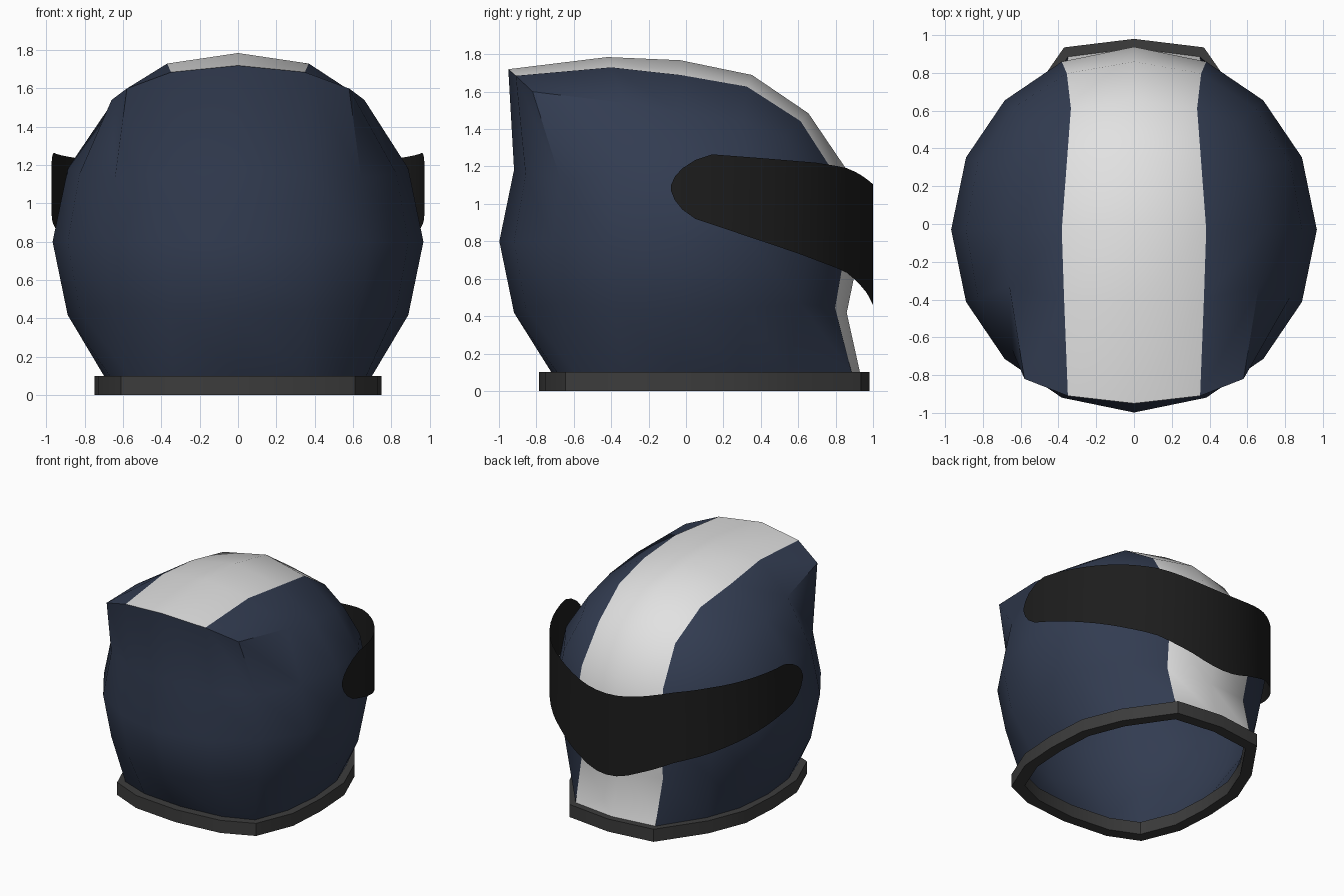
import bpy, bmesh, math
from mathutils import Vector

if "Cube" in bpy.data.objects:
    bpy.data.objects.remove(bpy.data.objects["Cube"])


def material(name, rgb):
    m = bpy.data.materials.new(name)
    m.diffuse_color = (*rgb, 1)
    m.use_nodes = True
    m.node_tree.nodes["Principled BSDF"].inputs["Base Color"].default_value = m.diffuse_color
    return m


BLUE = material("navy_blue", (0.032, 0.045, 0.082))
WHITE = material("stripe_white", (0.76, 0.76, 0.76))
BLACK = material("visor_black", (0.012, 0.012, 0.012))
GREY = material("trim_grey", (0.045, 0.045, 0.045))


def finish(bm, name, mats, angle):
    me = bpy.data.meshes.new(name)
    bm.to_mesh(me)
    bm.free()
    ob = bpy.data.objects.new(name, me)
    bpy.context.collection.objects.link(ob)
    for m in mats:
        me.materials.append(m)
    bpy.ops.object.select_all(action='DESELECT')
    ob.select_set(True)
    bpy.context.view_layer.objects.active = ob
    bpy.ops.object.shade_smooth_by_angle(angle=math.radians(angle))
    return ob


# Shell: 4x4 cube grid wrapped to a sphere, with moved points for the
# neck opening and the rear lip (keys are grid indices |x|, y, z)
MOVED = {
    (0, -2, -2): (0, -.72, .1), (1, -2, -2): (.34, -.69, .1),
    (2, -2, -2): (.57, -.60, .1), (2, -1, -2): (.67, -.33, .1),
    (2, 0, -2): (.70, -.03, .1), (2, 1, -2): (.67, .28, .1),
    (2, 2, -2): (.57, .55, .1), (1, 2, -2): (.35, .885, .1),
    (0, 2, -2): (0, .93, .1),
    (0, -2, 2): (0, -.95, 1.72), (1, -2, 2): (.35, -.91, 1.685),
    (2, -2, 2): (.58, -.82, 1.60), (2, -1, 2): (.66, -.33, 1.54),
    (0, -1, 2): (0, -.42, 1.785), (1, -1, 2): (.37, -.40, 1.73),
}


def wrap(g):
    key = (abs(g[0]), g[1], g[2])
    if key in MOVED:
        x, y, z = MOVED[key]
        return Vector((math.copysign(x, g[0]), y, z))
    on_edge = sum(abs(c) == 2 for c in g) == 2
    half = 0.52 if on_edge else 0.43
    d = Vector([math.copysign((0, half, 1)[abs(c)], c) for c in g])
    return d.normalized() * 0.968 + Vector((0, -.03, .8))


bm = bmesh.new()
bmesh.ops.create_cube(bm, size=4)
bmesh.ops.subdivide_edges(bm, edges=bm.edges[:], cuts=3, use_grid_fill=True)
grid = {v: tuple(round(c) for c in v.co) for v in bm.verts}
bottom = [f for f in bm.faces if all(grid[v][2] == -2 for v in f.verts)]
for f in bm.faces:
    gs = [grid[v] for v in f.verts]
    middle = all(abs(g[0]) <= 1 for g in gs)
    top_or_face = all(g[2] == 2 for g in gs) or all(g[1] == 2 for g in gs)
    f.material_index = 1 if middle and top_or_face else 0
for v, g in grid.items():
    v.co = wrap(g)
bmesh.ops.delete(bm, geom=bottom, context='FACES')
bmesh.ops.recalc_face_normals(bm, faces=bm.faces[:])
finish(bm, "helmet_shell", [BLUE, WHITE], 35)

# Neck trim: faceted ring under the shell
half = [(0, -.785), (.37, -.75), (.61, -.645), (.73, -.35), (.75, -.03),
        (.73, .29), (.61, .59), (.37, .935), (0, .98)]
outer = half + [(-x, y) for x, y in half[-2:0:-1]]
inner = [(x * .89, .09 + (y - .09) * .905) for x, y in outer]
bm = bmesh.new()
loops = [[bm.verts.new((x, y, z)) for x, y in pts]
         for pts, z in ((outer, 0), (outer, .1), (inner, .1), (inner, 0))]
n = len(outer)
for a in range(4):
    p, q = loops[a], loops[(a + 1) % 4]
    for i in range(n):
        j = (i + 1) % n
        bm.faces.new((p[i], p[j], q[j], q[i]))
bmesh.ops.recalc_face_normals(bm, faces=bm.faces[:])
finish(bm, "neck_trim", [GREY], 20)

# Visor: thin upright band following an arc, height limits read by depth
TOP = [(-.08, 1.10), (-.06, 1.145), (-.02, 1.19), (.05, 1.235), (.14, 1.265),
       (.40, 1.245), (.70, 1.22), (.85, 1.195), (.92, 1.165), (.97, 1.13), (1, 1.105)]
BOTTOM = [(-.08, 1.07), (-.06, 1.02), (-.02, .97), (.05, .92), (.14, .89),
          (.60, .735), (.85, .64), (.92, .58), (.97, .52), (1, .46)]


def height(table, y):
    for (y0, z0), (y1, z1) in zip(table, table[1:]):
        if y <= y1:
            return z0 + (z1 - z0) * (y - y0) / (y1 - y0)
    return table[-1][1]


depths = [-.08, -.07, -.06, -.04, -.02, .015, .05, .095, .14]
depths += [math.sin(math.radians(8 + 82 * i / 16)) for i in range(1, 17)]
right = [(.973 * math.sqrt(max(0, 1 - y * y)), y) for y in depths]
path = right + [(-x, y) for x, y in right[-2::-1]]
bm = bmesh.new()
cols = [(bm.verts.new((x, y, height(BOTTOM, y))),
         bm.verts.new((x, y, height(TOP, y)))) for x, y in path]
for a, b in zip(cols, cols[1:]):
    bm.faces.new((a[0], b[0], b[1], a[1]))
finish(bm, "visor", [BLACK], 40)
